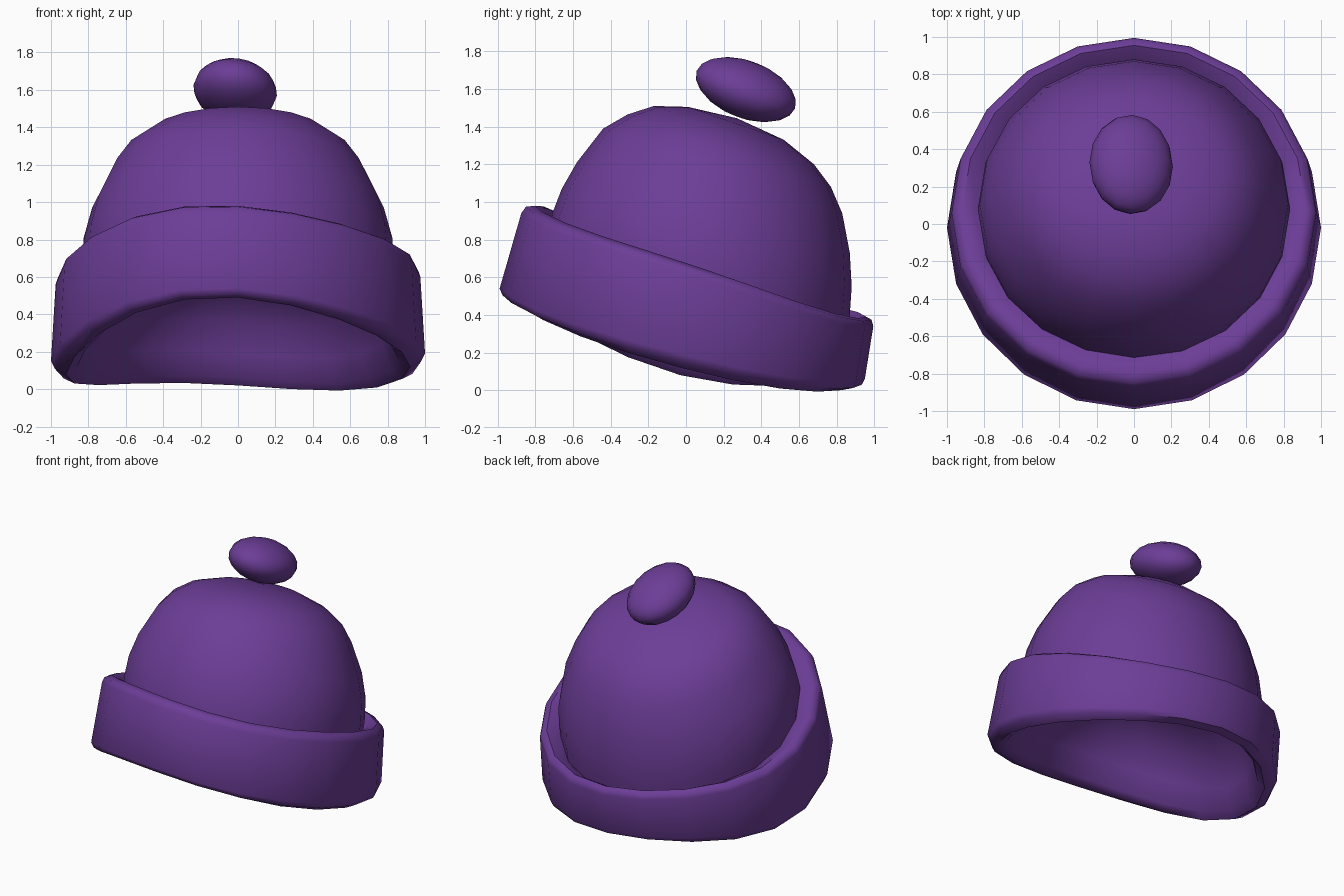
import bpy, bmesh
from math import sin, cos, pi, radians

if "Cube" in bpy.data.objects:
    bpy.data.objects.remove(bpy.data.objects["Cube"], do_unlink=True)

SIDES = 20
wool = bpy.data.materials.new("purple_wool")
wool.use_nodes = True
purple = (0.15, 0.047, 0.31, 1)
wool.diffuse_color = purple
bsdf = wool.node_tree.nodes["Principled BSDF"]
bsdf.inputs["Base Color"].default_value = purple
bsdf.inputs["Roughness"].default_value = 0.9


def wavy_ring(half_x, y_front, y_back, z_front, z_side, z_back, wave=0.02):
    """Tilted, bent ellipse through front, side and back points, with a slight wave."""
    mid, half_y = (y_front + y_back) / 2, (y_back - y_front) / 2
    slope = (z_back - z_front) / 2
    bend = (z_back + z_front) / 2 - z_side
    pts = []
    for i in range(SIDES):
        a = 2 * pi * i / SIDES
        c = cos(a)
        z = z_side + slope * c + bend * c * c - wave * sin(3 * a)
        pts.append((half_x * sin(a), mid + half_y * c, z))
    return pts


def flat_ring(half_x, y_front, z_front, y_back, z_back):
    z_side = (z_front + z_back) / 2
    return wavy_ring(half_x, y_front, y_back, z_front, z_side, z_back, wave=0)


def finish(obj, angle):
    obj.data.materials.append(wool)
    bpy.ops.object.select_all(action='DESELECT')
    obj.select_set(True)
    bpy.context.view_layer.objects.active = obj
    bpy.ops.object.shade_smooth_by_angle(angle=radians(angle))


def loft(name, rings, tip, angle):
    """Skin a list of rings and close the last one with a tip point."""
    bm = bmesh.new()
    loops = [[bm.verts.new(p) for p in r] for r in rings]
    end = bm.verts.new(tip)
    for i in range(SIDES):
        j = (i + 1) % SIDES
        for a, b in zip(loops, loops[1:]):
            bm.faces.new((a[i], a[j], b[j], b[i]))
        bm.faces.new((loops[-1][i], loops[-1][j], end))
    bmesh.ops.recalc_face_normals(bm, faces=bm.faces)
    mesh = bpy.data.meshes.new(name)
    bm.to_mesh(mesh)
    bm.free()
    obj = bpy.data.objects.new(name, mesh)
    bpy.context.collection.objects.link(obj)
    finish(obj, angle)


# Turned-up cuff with lining: groove, rim, outer wall, lip, then the hollow
loft("cuff_and_lining", [wavy_ring(*r) for r in (
    (0.81, -0.70, 0.85, 0.91, 0.57, 0.32),
    (0.85, -0.74, 0.89, 0.94, 0.60, 0.355),
    (0.92, -0.80, 0.955, 0.98, 0.63, 0.39),
    (0.965, -0.85, 0.985, 0.975, 0.61, 0.375),
    (0.975, -0.875, 0.995, 0.94, 0.58, 0.34),
    (1.00, -0.99, 0.95, 0.54, 0.17, 0.06),
    (0.98, -0.975, 0.935, 0.505, 0.13, 0.03),
    (0.92, -0.93, 0.87, 0.49, 0.10, 0.02),
    (0.86, -0.86, 0.83, 0.51, 0.14, 0.06),
    (0.81, -0.75, 0.80, 0.63, 0.28, 0.19),
    (0.71, -0.57, 0.76, 0.75, 0.44, 0.36),
    (0.48, -0.30, 0.62, 0.82, 0.60, 0.54),
)], tip=(0, 0.19, 0.73), angle=50)

# Crown: rings from inside the cuff up to the tip
loft("crown", [flat_ring(*r) for r in (
    (0.83, -0.73, 0.84, 0.85, 0.28),
    (0.835, -0.71, 0.94, 0.87, 0.40),
    (0.825, -0.66, 1.07, 0.88, 0.55),
    (0.78, -0.58, 1.21, 0.87, 0.73),
    (0.68, -0.44, 1.39, 0.83, 0.94),
    (0.60, -0.31, 1.465, 0.77, 1.08),
    (0.48, -0.17, 1.51, 0.68, 1.20),
    (0.29, 0.01, 1.505, 0.52, 1.33),
)], tip=(0, 0.27, 1.445), angle=60)

# Pompom: flattened ball leaning backwards
bpy.ops.mesh.primitive_uv_sphere_add(segments=16, ring_count=10, radius=1,
                                     location=(-0.015, 0.318, 1.597))
pompom = bpy.context.object
pompom.name = "pompom"
pompom.scale = (0.225, 0.28, 0.15)
pompom.rotation_mode = 'YXZ'
pompom.rotation_euler = (radians(-21), radians(8), 0)
finish(pompom, 60)
